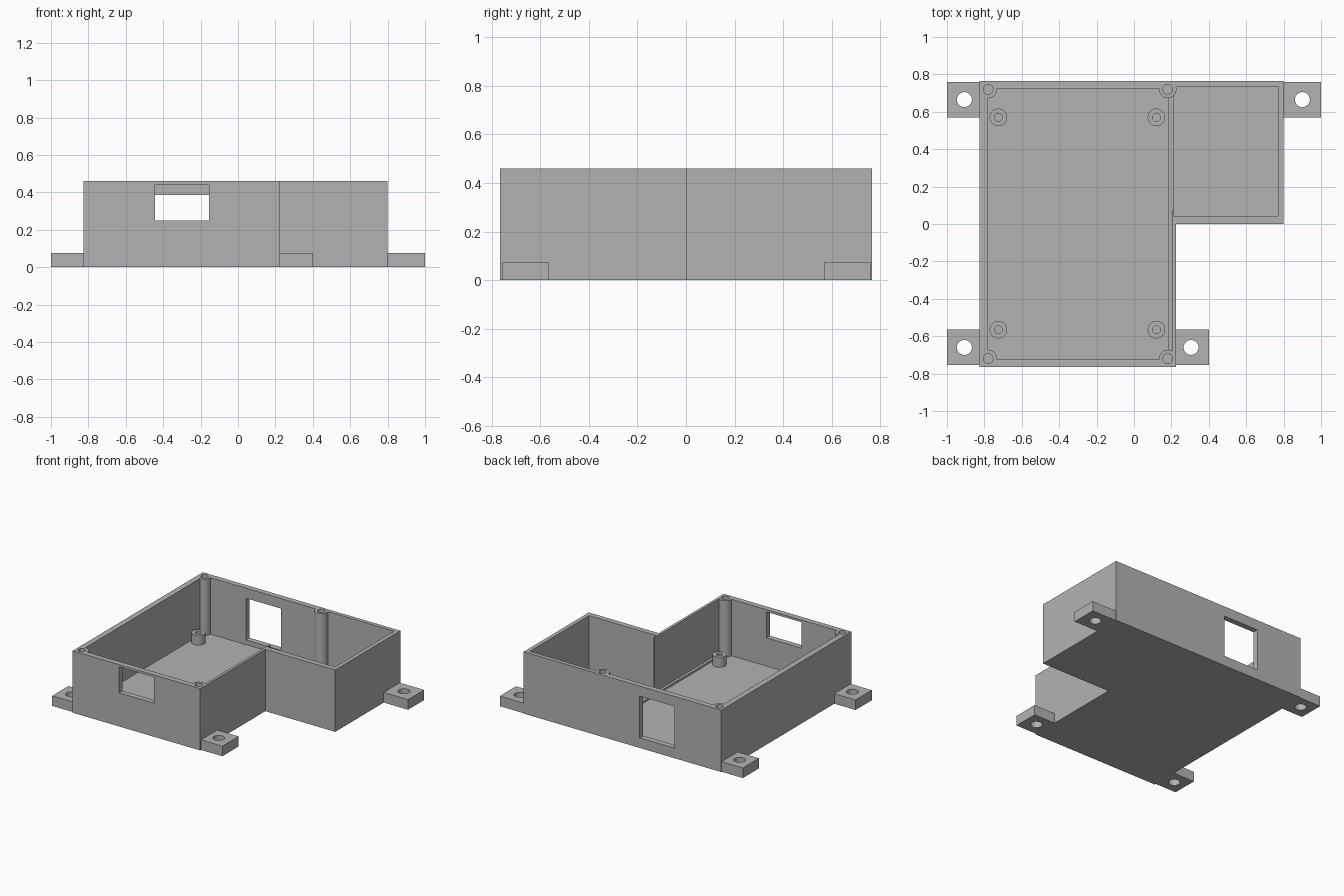
import bpy
import math

cube = bpy.data.objects.get("Cube")
if cube:
    bpy.data.objects.remove(cube, do_unlink=True)

grey = bpy.data.materials.new("plain grey")
grey.use_nodes = True
grey.diffuse_color = (0.45, 0.45, 0.45, 1)
grey.node_tree.nodes["Principled BSDF"].inputs["Base Color"].default_value = (0.45, 0.45, 0.45, 1)

HEIGHT, FLOOR, LEDGE, ABOVE = 0.46, 0.04, 0.055, 0.7


def prism(name, points, z0, z1):
    """Closed solid from a counter-clockwise outline."""
    n = len(points)
    verts = [(x, y, z) for z in (z0, z1) for x, y in points]
    faces = [list(range(n))[::-1], list(range(n, 2 * n))]
    faces += [(i, (i + 1) % n, (i + 1) % n + n, i + n) for i in range(n)]
    mesh = bpy.data.meshes.new(name)
    mesh.from_pydata(verts, [], faces)
    mesh.materials.append(grey)
    obj = bpy.data.objects.new(name, mesh)
    bpy.context.collection.objects.link(obj)
    return obj


def box(name, x0, x1, y0, y1, z0, z1):
    return prism(name, [(x0, y0), (x1, y0), (x1, y1), (x0, y1)], z0, z1)


def rod(name, x, y, r, z0, z1, sides=32):
    ring = [2 * math.pi * i / sides for i in range(sides)]
    return prism(name, [(x + r * math.cos(a), y + r * math.sin(a)) for a in ring], z0, z1)


def cut(target, cutter):
    """Subtract the cutter and throw it away."""
    mod = target.modifiers.new("cut", "BOOLEAN")
    mod.operation, mod.solver, mod.object = "DIFFERENCE", "EXACT", cutter
    bpy.context.view_layer.objects.active = target
    bpy.ops.object.modifier_apply(modifier=mod.name)
    bpy.data.objects.remove(cutter, do_unlink=True)


# L-shaped shell
shell = prism("enclosure_shell", [(-0.825, -0.765), (0.225, -0.765), (0.225, 0),
                                  (0.80, 0), (0.80, 0.765), (-0.825, 0.765)], 0, HEIGHT)
posts = [(x, y) for x in (-0.78, 0.18) for y in (-0.72, 0.72)]

# Hollows: main floor, ledge along the right wall, opening to the bay, side bay
hollows = [
    (-0.783, 0.185, -0.724, 0.724, FLOOR),
    (0.10, 0.205, -0.724, 0.724, LEDGE),
    (0.15, 0.24, 0.075, 0.722, LEDGE),
    (0.213, 0.77, 0.04, 0.735, FLOOR),
]
for x0, x1, y0, y1, z0 in hollows:
    hollow = box("hollow", x0, x1, y0, y1, z0, ABOVE)
    # Leave the corner screw posts standing
    for x, y in posts:
        cut(hollow, rod("post_space", x, y, 0.047, 0, 1))
    cut(shell, hollow)

# Screw holes in the posts
for x, y in posts:
    cut(shell, rod("screw_hole", x, y, 0.026, 0.2, ABOVE))

# Front and back openings
cut(shell, box("front_opening", -0.443, -0.155, -0.9, -0.6, 0.25, 0.443))
cut(shell, box("back_opening", -0.443, -0.155, 0.6, 0.9, 0.075, 0.385))
parts = [shell]

# Board standoffs
for x, side in ((-0.725, "right"), (0.12, "left")):
    for y, end in ((-0.565, "front"), (0.57, "back")):
        standoff = rod(f"standoff_{end}_{side}", x, y, 0.047, FLOOR, 0.115)
        cut(standoff, rod("standoff_hole", x, y, 0.021, 0.05, 0.3))
        parts.append(standoff)

# Mounting feet with through holes
feet = [
    ("foot_front_right", -1.0, -0.825, -0.755, -0.907),
    ("foot_back_right", -1.0, -0.825, 0.57, -0.907),
    ("foot_front_left", 0.225, 0.40, -0.755, 0.305),
    ("foot_back_left", 0.80, 1.0, 0.57, 0.90),
]
for name, x0, x1, y0, hole_x in feet:
    foot = box(name, x0, x1, y0, y0 + 0.19, 0, 0.075)
    cut(foot, rod("foot_hole", hole_x, y0 + 0.095, 0.04, -0.1, 0.2))
    parts.append(foot)

# Smooth the round walls, keep the edges sharp
bpy.ops.object.select_all(action="DESELECT")
for part in parts:
    part.select_set(True)
bpy.context.view_layer.objects.active = shell
bpy.ops.object.shade_smooth_by_angle(angle=math.radians(30))
